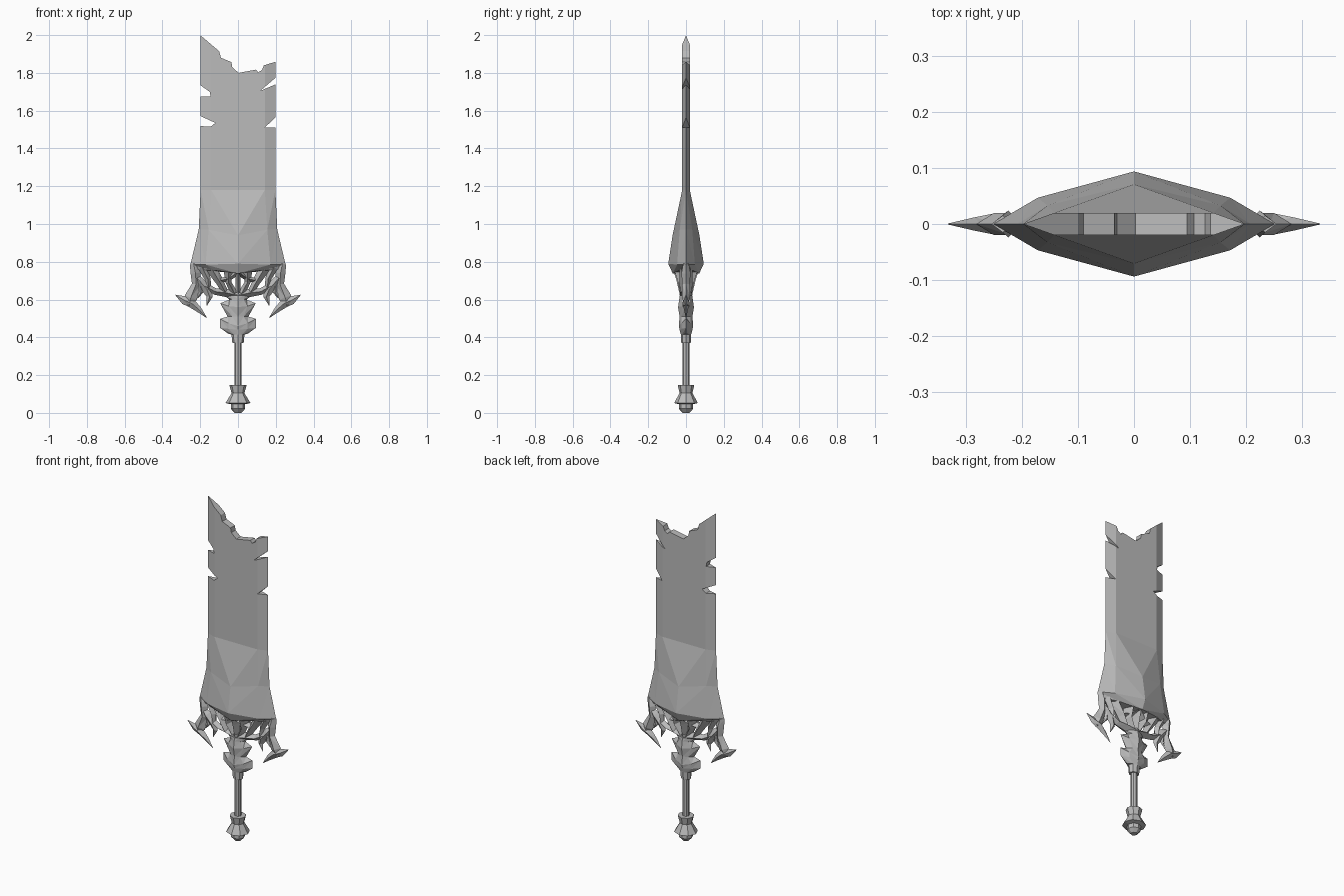
import bpy, bmesh, math
from mathutils import Vector

cube = bpy.data.objects.get("Cube")
if cube:
    bpy.data.objects.remove(cube, do_unlink=True)

steel = bpy.data.materials.new("grey steel")
steel.use_nodes = True
GREY = (0.5, 0.5, 0.5, 1)
steel.diffuse_color = GREY
steel.node_tree.nodes["Principled BSDF"].inputs["Base Color"].default_value = GREY


def finish(name, bm):
    bmesh.ops.remove_doubles(bm, verts=bm.verts, dist=0.0005)
    bmesh.ops.recalc_face_normals(bm, faces=bm.faces)
    mesh = bpy.data.meshes.new(name)
    bm.to_mesh(mesh)
    bm.free()
    mesh.materials.append(steel)
    obj = bpy.data.objects.new(name, mesh)
    bpy.context.scene.collection.objects.link(obj)
    return obj


def add_face(bm, points):
    pts = []
    for p in points:
        if all((Vector(p) - Vector(q)).length > 1e-5 for q in pts):
            pts.append(p)
    if len(pts) > 2:
        bm.faces.new([bm.verts.new(p) for p in pts])


def quarter_loft(name, rows):
    """Rows run from top to bottom, each from the centre ridge to the side edge;
    the quarter is mirrored in x and y."""
    bm = bmesh.new()
    for sx in (1, -1):
        for sy in (1, -1):
            flip = [[(x * sx, y * sy, z) for x, y, z in row] for row in rows]
            for up, low in zip(flip, flip[1:]):
                for i in range(len(up) - 1):
                    add_face(bm, (up[i], up[i + 1], low[i]))
                    add_face(bm, (up[i + 1], low[i + 1], low[i]))
            for row in (flip[0], flip[-1]):
                add_face(bm, [(0, 0, row[0][2])] + row)
    return finish(name, bm)


def prism(name, outline, depth=0.3):
    bm = bmesh.new()
    base = bm.faces.new([bm.verts.new((x, -depth, z)) for x, z in outline])
    moved = bmesh.ops.extrude_face_region(bm, geom=[base])["geom"]
    bmesh.ops.translate(bm, vec=(0, 2 * depth, 0),
                        verts=[v for v in moved if isinstance(v, bmesh.types.BMVert)])
    return finish(name, bm)


def horn(name, path, sides=(1, -1)):
    """Diamond-section horn along points of (x, z, half width, half depth)."""
    for s in sides:
        bm = bmesh.new()
        rings = []
        for i, (x, z, w, d) in enumerate(path):
            a, b = path[max(i - 1, 0)], path[min(i + 1, len(path) - 1)]
            t = Vector((b[0] - a[0], b[1] - a[1])).normalized()
            nx, nz = -t.y * w, t.x * w
            rings.append([(s * (x + nx), 0, z + nz), (s * x, d, z),
                          (s * (x - nx), 0, z - nz), (s * x, -d, z)])
        for r, q in zip(rings, rings[1:]):
            for i in range(4):
                j = (i + 1) % 4
                add_face(bm, (r[i], r[j], q[j]))
                add_face(bm, (r[i], q[j], q[i]))
        add_face(bm, rings[0])
        add_face(bm, rings[-1])
        label = name if len(sides) == 1 else ("left_" if s > 0 else "right_") + name
        finish(label, bm)


def lathe(name, profile, sides=8):
    """Faceted column from (x radius, y radius, z) rings."""
    bm = bmesh.new()
    rings = []
    for rx, ry, z in profile:
        rings.append([(rx * math.cos(2 * math.pi * i / sides),
                       ry * math.sin(2 * math.pi * i / sides), z) for i in range(sides)])
    for r, q in zip(rings, rings[1:]):
        for i in range(sides):
            j = (i + 1) % sides
            add_face(bm, (r[i], r[j], q[j], q[i]))
    add_face(bm, rings[0])
    add_face(bm, rings[-1])
    return finish(name, bm)


# Broad blade with bevelled edges, swelling towards the base
blade = quarter_loft("blade", [
    [(0, .02, 2.05), (.142, .02, 2.05), (.198, 0, 2.05)],
    [(0, .02, 1.18), (.142, .02, 1.18), (.198, 0, 1.18)],
    [(0, .071, .94), (.155, .033, .97), (.208, 0, .97)],
    [(0, .094, .79), (.172, .047, .785), (.252, 0, .785)],
    [(0, .07, .738), (.13, .034, .755), (.225, 0, .76)],
])

# Broken tip and chipped edges
chips = [
    [(-.3, 2.085), (-.2, 2.0), (-.1, 1.915), (-.09, 1.88), (-.035, 1.857), (-.03, 1.83),
     (.003, 1.8), (.095, 1.817), (.107, 1.803), (.127, 1.815), (.137, 1.84),
     (.3, 1.89), (.3, 2.3), (-.3, 2.3)],
    [(.25, 1.82), (.194, 1.77), (.118, 1.705), (.194, 1.737), (.25, 1.76)],
    [(.25, 1.61), (.194, 1.56), (.143, 1.512), (.25, 1.512)],
    [(-.25, 1.76), (-.2, 1.735), (-.15, 1.70), (-.145, 1.675), (-.25, 1.675)],
    [(-.25, 1.595), (-.2, 1.572), (-.12, 1.535), (-.145, 1.515), (-.25, 1.522)],
]
cutters = []
for outline in chips:
    cutter = prism("chip_cutter", outline)
    cutter.hide_render = True
    mod = blade.modifiers.new("chip", "BOOLEAN")
    mod.operation, mod.solver, mod.object = "DIFFERENCE", "EXACT", cutter
    cutters.append(cutter)
bpy.context.view_layer.update()
carved = bpy.data.meshes.new_from_object(
    blade.evaluated_get(bpy.context.evaluated_depsgraph_get()))
blade.modifiers.clear()
blade.data = carved
for cutter in cutters:
    bpy.data.objects.remove(cutter, do_unlink=True)

# Guard: side stems, crescent fins and inner hooks
horn("guard_stem", [(.235, .79, .02, .015), (.225, .74, .026, .024),
                    (.222, .68, .022, .02), (.25, .61, .034, .02), (.262, .57, .012, .01)])
horn("guard_fin", [(.332, .625, .001, .001), (.285, .597, .022, .012),
                   (.245, .58, .024, .02), (.205, .545, .015, .01), (.165, .503, .001, .001)])
horn("guard_hook", [(.235, .735, .01, .01), (.2, .695, .024, .022), (.165, .655, .026, .02),
                    (.15, .615, .016, .012), (.165, .568, .001, .001)])
horn("guard_thorn", [(.2, .685, .014, .012), (.195, .64, .012, .01), (.215, .605, .001, .001)])

# Guard: lattice between blade and hilt
horn("guard_crossbar", [(0, .622, .022, .034), (.06, .635, .022, .032),
                        (.12, .642, .017, .022), (.18, .675, .018, .018)])
horn("inner_strut", [(.015, .625, .018, .03), (.05, .69, .015, .042), (.05, .75, .026, .06)])
horn("outer_strut", [(.065, .635, .016, .03), (.095, .69, .02, .035), (.14, .765, .03, .035)])
horn("cross_strut", [(.1, .7, .014, .024), (.05, .71, .013, .035), (0, .748, .016, .06)])
horn("side_strut", [(.155, .66, .012, .02), (.16, .71, .016, .022), (.19, .77, .022, .024)])
horn("centre_fang", [(0, .75, .018, .066), (0, .7, .012, .05), (0, .62, .014, .032)], (1,))

# Hilt: flared throat and collar
quarter_loft("hilt_throat", [
    [(0, .03, .64), (.035, .02, .63), (.065, 0, .615)],
    [(0, .036, .6), (.03, .022, .6), (.045, 0, .6)],
    [(0, .042, .56), (.05, .02, .565), (.094, 0, .58)],
    [(0, .034, .51), (.03, .024, .51), (.055, 0, .51)],
    [(0, .038, .46), (.052, .024, .475), (.095, 0, .498)],
    [(0, .034, .44), (.05, .022, .445), (.094, 0, .45)],
    [(0, .026, .41), (.025, .02, .415), (.05, 0, .418)],
])
lathe("hilt_collar", [(.022, .02, .45), (.035, .028, .42), (.03, .025, .37)])

# Grip and pommel
lathe("grip", [(.018, .018, .39), (.018, .018, .13)])
lathe("pommel", [(.046, .044, .148), (.034, .034, .105), (.066, .063, .052),
                 (.038, .038, .046), (.038, .038, .022), (.018, .018, 0)])
